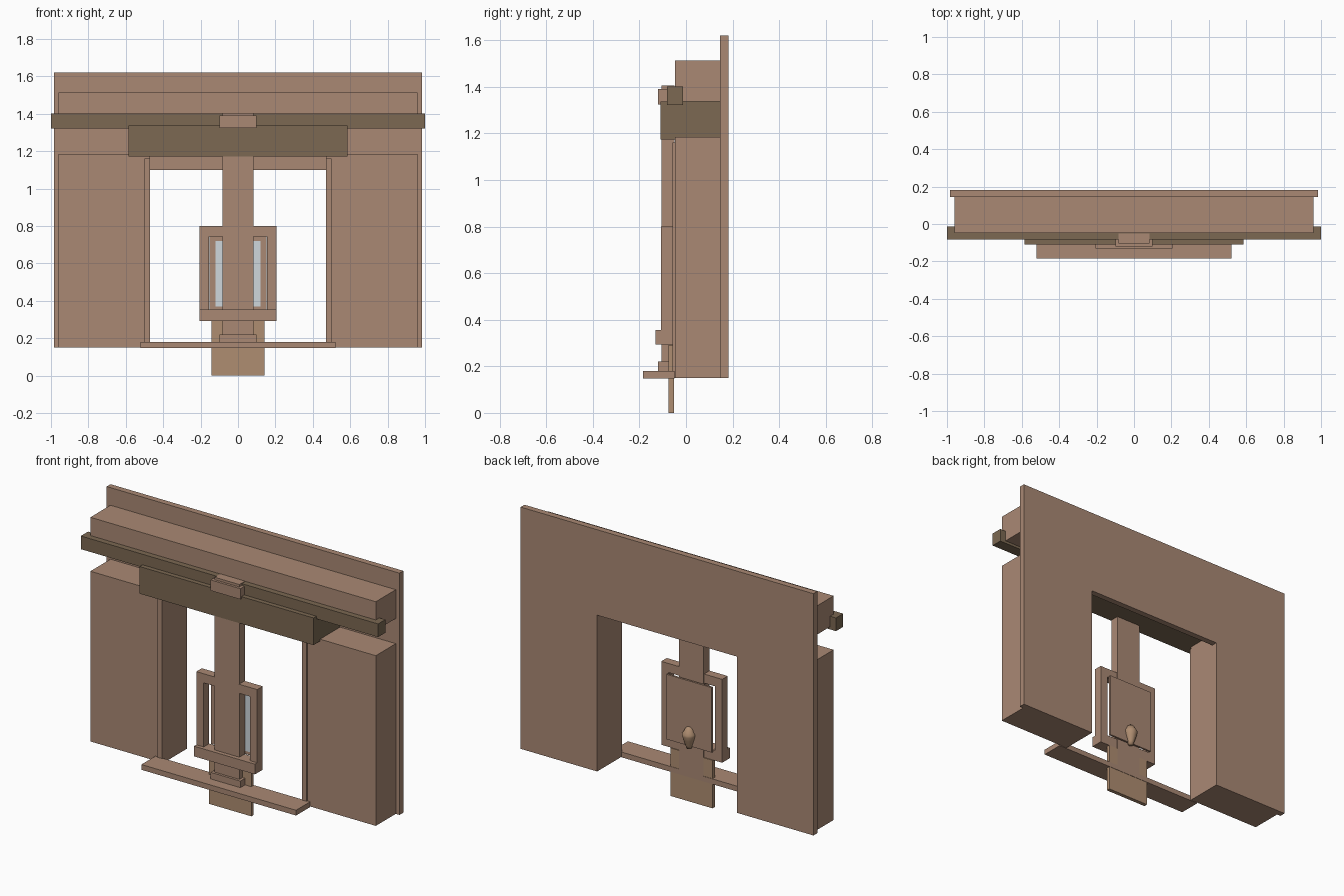
import bpy, bmesh, math

if "Cube" in bpy.data.objects:
    bpy.data.objects.remove(bpy.data.objects["Cube"])


def material(name, rgb):
    m = bpy.data.materials.new(name)
    m.diffuse_color = (*rgb, 1)
    m.use_nodes = True
    m.node_tree.nodes["Principled BSDF"].inputs["Base Color"].default_value = m.diffuse_color
    return m


STONE = material("warm_stone", (0.40, 0.25, 0.175))
DARK = material("dark_wood", (0.20, 0.14, 0.085))
TAN = material("tan", (0.43, 0.27, 0.165))
GLASS = material("mirror", (0.62, 0.68, 0.72))


def finish(name, bm, mat):
    bmesh.ops.recalc_face_normals(bm, faces=bm.faces)
    me = bpy.data.meshes.new(name)
    bm.to_mesh(me)
    bm.free()
    me.materials.append(mat)
    ob = bpy.data.objects.new(name, me)
    bpy.context.collection.objects.link(ob)
    return ob


def box(name, x0, x1, y0, y1, z0, z1, mat=STONE):
    bm = bmesh.new()
    bmesh.ops.create_cube(bm, size=1)
    for v in bm.verts:
        v.co.x = x1 if v.co.x > 0 else x0
        v.co.y = y1 if v.co.y > 0 else y0
        v.co.z = z1 if v.co.z > 0 else z0
    return finish(name, bm, mat)


def centred(name, half, y0, y1, z0, z1, mat=STONE):
    return box(name, -half, half, y0, y1, z0, z1, mat)


def pair(name, xa, xb, y0, y1, z0, z1, mat=STONE):
    box(name + "_right", xa, xb, y0, y1, z0, z1, mat)
    box(name + "_left", -xb, -xa, y0, y1, z0, z1, mat)


def prism(name, outline, y0, y1, mat=STONE):
    bm = bmesh.new()
    face = bm.faces.new([bm.verts.new((x, y0, z)) for x, z in outline])
    ext = bmesh.ops.extrude_face_region(bm, geom=[face])["geom"]
    bmesh.ops.translate(bm, vec=(0, y1 - y0, 0),
                        verts=[g for g in ext if isinstance(g, bmesh.types.BMVert)])
    return finish(name, bm, mat)


def lathe(name, profile, centre, steps, mat):
    bm = bmesh.new()
    verts = [bm.verts.new((r, 0, z)) for r, z in profile]
    edges = [bm.edges.new(p) for p in zip(verts, verts[1:])]
    bmesh.ops.spin(bm, geom=verts + edges, cent=(0, 0, 0), axis=(0, 0, 1),
                   angle=math.tau, steps=steps)
    bmesh.ops.remove_doubles(bm, verts=bm.verts, dist=1e-4)
    ob = finish(name, bm, mat)
    ob.location = centre
    for p in ob.data.polygons:
        p.use_smooth = True
    return ob


# Back wall with doorway opening
prism("back_wall", [(-0.985, 0.15), (-0.47, 0.15), (-0.47, 1.10), (0.47, 1.10),
                    (0.47, 0.15), (0.985, 0.15), (0.985, 1.62), (-0.985, 1.62)],
      0.145, 0.182)

# Side blocks, jamb strips and upper block
pair("side_block", 0.47, 0.96, -0.047, 0.145, 0.15, 1.185)
pair("jamb_strip", 0.47, 0.50, -0.057, -0.047, 0.15, 1.16)
centred("upper_block", 0.96, -0.047, 0.145, 1.338, 1.513)

# Dark beams
centred("header_beam", 0.585, -0.11, 0.145, 1.173, 1.338, DARK)
centred("long_rail", 1.0, -0.082, -0.013, 1.322, 1.402, DARK)

# Central column with cap, base and sill
centred("column", 0.083, -0.105, -0.05, 0.18, 1.405)
centred("column_cap", 0.10, -0.12, -0.08, 1.325, 1.39)
centred("column_base", 0.10, -0.12, -0.06, 0.18, 0.22)
centred("sill", 0.52, -0.185, -0.05, 0.148, 0.18)
centred("lower_plate", 0.142, -0.075, -0.052, 0.0, 0.292, TAN)

# Frame around the column
pair("frame_stile", 0.155, 0.205, -0.108, -0.055, 0.355, 0.80)
pair("frame_top", 0.083, 0.155, -0.108, -0.055, 0.745, 0.80)
centred("frame_ledge", 0.205, -0.13, -0.055, 0.293, 0.355)

# Panel behind the frame with mirror on its front
centred("rear_panel", 0.152, -0.042, -0.03, 0.35, 0.745)
centred("mirror", 0.12, -0.045, -0.042, 0.37, 0.72, GLASS)

# Small urn at the back of the panel
lathe("urn", [(0, 0.0), (0.014, 0.002), (0.02, 0.02), (0.032, 0.055), (0.039, 0.08),
              (0.039, 0.092), (0.03, 0.105), (0.022, 0.122), (0.01, 0.131), (0, 0.133)],
      (0, -0.03, 0.335), 24, TAN)
